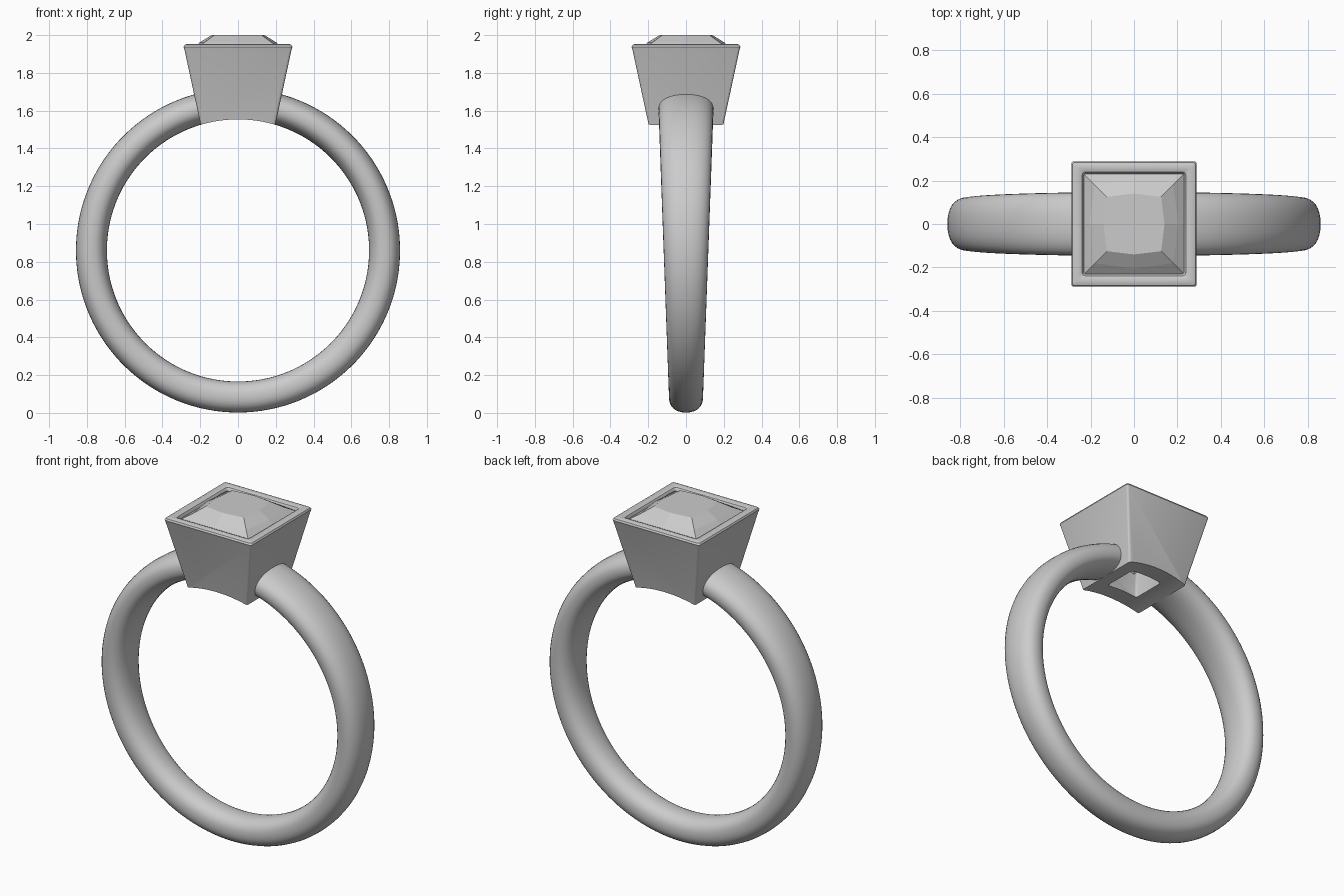
import bpy, bmesh, math

if "Cube" in bpy.data.objects:
    bpy.data.objects.remove(bpy.data.objects["Cube"])

CZ, R_IN, R_OUT = 0.86, 0.694, 0.858   # ring centre height and radii


def make_object(name, bm, angle=None):
    bmesh.ops.recalc_face_normals(bm, faces=bm.faces)
    me = bpy.data.meshes.new(name)
    bm.to_mesh(me)
    bm.free()
    ob = bpy.data.objects.new(name, me)
    bpy.context.collection.objects.link(ob)
    bpy.ops.object.select_all(action='DESELECT')
    ob.select_set(True)
    bpy.context.view_layer.objects.active = ob
    if angle:
        bpy.ops.object.shade_smooth_by_angle(angle=math.radians(angle))
    return ob


def loft(rings, closed=False, caps=True):
    bm = bmesh.new()
    vs = [[bm.verts.new(p) for p in r] for r in rings]
    n = len(vs[0])
    pairs = list(zip(vs, vs[1:])) + ([(vs[-1], vs[0])] if closed else [])
    for a, b in pairs:
        for i in range(n):
            j = (i + 1) % n
            bm.faces.new((a[i], a[j], b[j], b[i]))
    if caps and not closed:
        bm.faces.new(vs[0])
        bm.faces.new(vs[-1])
    return bm


def power(v, e):
    return math.copysign(abs(v) ** e, v)


# Band: rounded section swept around the finger, widening towards the setting
rings = []
gap, steps, sides = 0.245, 120, 32
for s in range(steps + 1):
    a = gap + (2 * math.pi - 2 * gap) * s / steps
    ring = []
    for k in range(sides):
        t = 2 * math.pi * k / sides
        r = (R_IN + R_OUT) / 2 + (R_OUT - R_IN) / 2 * power(math.cos(t), 0.87)
        z = CZ + r * math.cos(a)
        half = 0.087 + 0.0365 * (CZ + 0.776 * math.cos(a))
        ring.append((r * math.sin(a), half * power(math.sin(t), 0.87), z))
    rings.append(ring)
make_object("band", loft(rings), 50)


# Setting: tapered square box with rounded rim, hollow through the middle
def rounded_square(h, z, r=0.012):
    pts = []
    for q in range(4):
        c = math.pi / 4 + q * math.pi / 2
        cx, cy = power(math.cos(c), 0) * (h - r), power(math.sin(c), 0) * (h - r)
        for k in range(4):
            t = q * math.pi / 2 + k * math.pi / 6
            pts.append((cx + r * math.cos(t), cy + r * math.sin(t), z))
    return pts


profile = [(0.190, 1.49), (0.284, 1.925), (0.288, 1.938), (0.283, 1.948),
           (0.272, 1.953), (0.252, 1.953), (0.238, 1.947), (0.231, 1.935),
           (0.228, 1.905), (0.105, 1.64), (0.10, 1.49)]
setting = make_object("setting", loft([rounded_square(h, z) for h, z in profile], closed=True))

# Finger hole trims the underside of the setting into an arch
ring = [[(R_IN * math.sin(2 * math.pi * k / 128), y, CZ + R_IN * math.cos(2 * math.pi * k / 128))
         for k in range(128)] for y in (-0.5, 0.5)]
cutter = make_object("finger_cutter", loft(ring))
cutter.hide_render = True
bpy.context.view_layer.objects.active = setting
mod = setting.modifiers.new("finger_arch", 'BOOLEAN')
mod.operation = 'DIFFERENCE'
mod.solver = 'EXACT'
mod.object = cutter
bpy.ops.object.modifier_apply(modifier=mod.name)
bpy.data.objects.remove(cutter)
bpy.ops.object.select_all(action='DESELECT')
setting.select_set(True)
bpy.ops.object.shade_smooth_by_angle(angle=math.radians(32))


# Gem: square faceted stone with flat table and pointed pavilion
def gem_ring(corner, mid, z):
    pts = []
    for q in range(4):
        c, s = [(1, 0), (0, 1), (-1, 0), (0, -1)][q]
        for x, y in ((mid, 0), (corner, corner)):
            pts.append((x * c - y * s, x * s + y * c, z))
    return pts


bm = loft([gem_ring(0.003, 0.003, 1.61), gem_ring(0.125, 0.13, 1.75),
           gem_ring(0.23, 0.23, 1.915), gem_ring(0.23, 0.23, 1.93),
           gem_ring(0.18, 0.205, 1.96), gem_ring(0.125, 0.14, 2.0)])
make_object("gem", bm)
